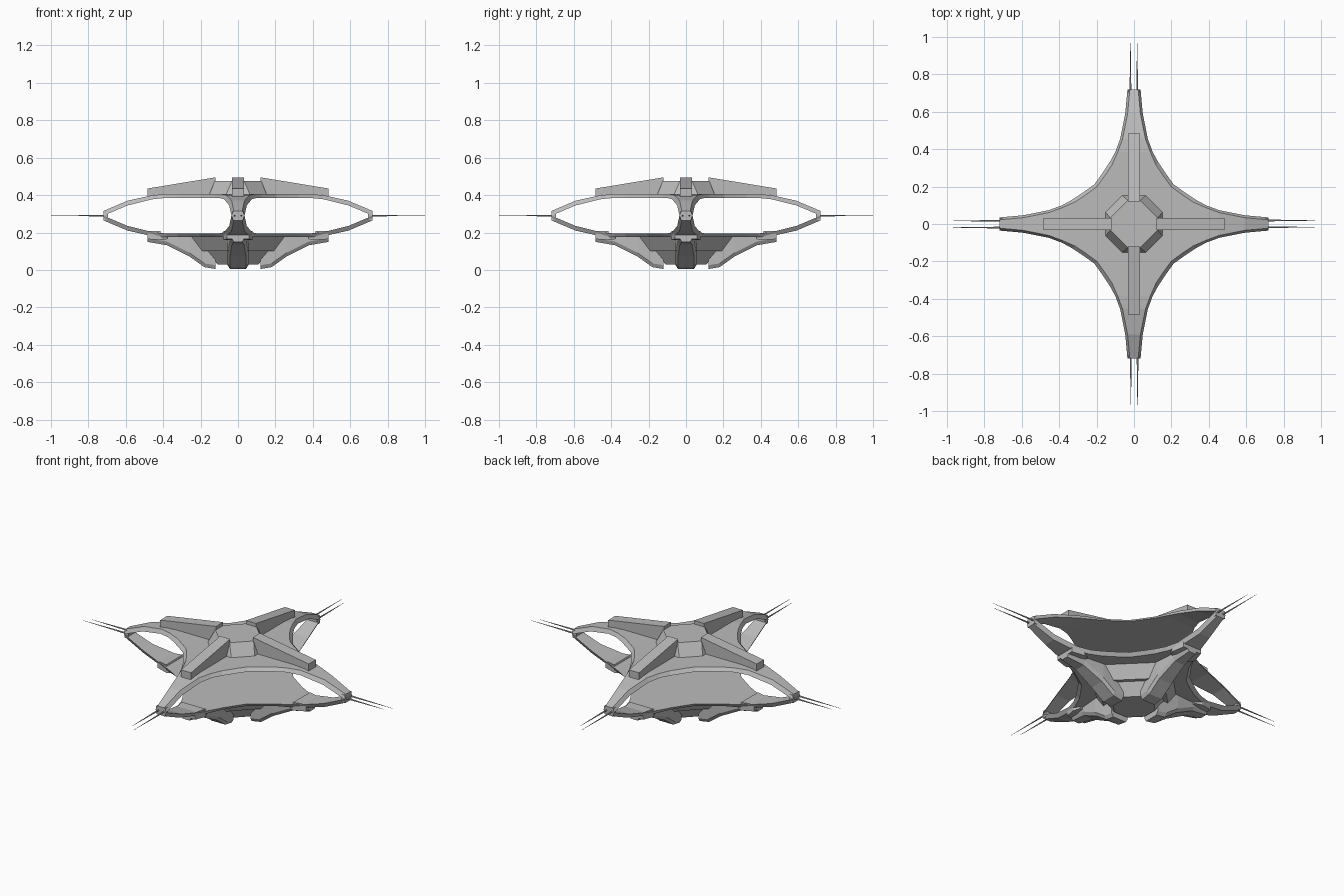
import bpy, bmesh, math
from mathutils import Matrix, Vector

cube = bpy.data.objects.get("Cube")
if cube:
    bpy.data.objects.remove(cube)

grey = bpy.data.materials.new("hull grey")
grey.use_nodes = True
grey.diffuse_color = (0.5, 0.5, 0.5, 1)
grey.node_tree.nodes["Principled BSDF"].inputs["Base Color"].default_value = (0.5, 0.5, 0.5, 1)

MID = 0.29
SIDES = ["left", "back", "right", "front"]


def finish(name, bm, turn=0):
    """Turn a bmesh by quarter turns and make it an object."""
    bm.transform(Matrix.Rotation(turn * math.pi / 2, 4, "Z"))
    bmesh.ops.remove_doubles(bm, verts=bm.verts, dist=1e-5)
    bmesh.ops.recalc_face_normals(bm, faces=bm.faces)
    mesh = bpy.data.meshes.new(name)
    bm.to_mesh(mesh)
    bm.free()
    mesh.materials.append(grey)
    ob = bpy.data.objects.new(name, mesh)
    bpy.context.collection.objects.link(ob)
    return ob


def loft(rings):
    """Skin a list of equal-length rings and cap both ends."""
    bm = bmesh.new()
    loops = [[bm.verts.new(p) for p in ring] for ring in rings]
    n = len(loops[0])
    for a, b in zip(loops, loops[1:]):
        for i in range(n):
            j = (i + 1) % n
            bm.faces.new((a[i], a[j], b[j], b[i]))
    bm.faces.new(loops[0])
    bm.faces.new(loops[-1])
    return bm


# Star shells: arm stations as (reach, half width, top height, under height)
ARM = [(0.72, 0.035, 0.315, 0.29), (0.59, 0.047, 0.37, 0.345),
       (0.455, 0.074, 0.4, 0.378), (0.385, 0.1, 0.405, 0.385)]
CURVE = [(0.33, 0.13), (0.27, 0.17), (0.212, 0.212), (0.17, 0.27), (0.13, 0.33)]


def star_shell(name, flip):
    bm = bmesh.new()

    def layer(inset, k):
        """One skin of the star; returns its ordered outline."""
        outline, centre = [], []
        for q in range(4):
            rot = Matrix.Rotation(q * math.pi / 2, 3, "Z")
            put = lambda x, y, z: bm.verts.new(rot @ Vector((x, y, z)))
            low = [put(s[0], inset - s[1], s[k]) for s in ARM]
            high = [put(s[0], s[1] - inset, s[k]) for s in ARM]
            for i in range(len(ARM) - 1):
                bm.faces.new((low[i], high[i], high[i + 1], low[i + 1]))
            bend = [put(x - inset, y - inset, ARM[-1][k]) for x, y in CURVE]
            outline += low[::-1] + high + bend
            centre += [low[-1], high[-1]] + bend
        bm.faces.new(centre)
        return outline

    top, under = layer(0.013, 2), layer(0, 3)
    for i in range(len(top)):
        bm.faces.new((top[i - 1], top[i], under[i], under[i - 1]))
    if flip:
        for v in bm.verts:
            v.co.z = 2 * MID - v.co.z
    return finish(name, bm)


star_shell("upper_shell", False)
star_shell("lower_shell", True)


# Hubs: stacked octagons with long diagonal sides
def octagon(reach, half, z):
    ring = []
    for q in range(4):
        rot = Matrix.Rotation(q * math.pi / 2, 3, "Z")
        ring += [rot @ Vector((reach, s * half, z)) for s in (-1, 1)]
    return ring


finish("upper_hub", loft([octagon(0.155, 0.065, 0.4), octagon(0.125, 0.033, 0.475)]))
finish("lower_hub", loft([octagon(0.25, 0.055, 0.18), octagon(0.19, 0.055, 0.1),
                          octagon(0.165, 0.05, 0.1), octagon(0.11, 0.045, 0.03)]))


# Fins: radial blocks from stations (reach, top, bottom, half width)
def fin(name, stations, chamfer, turn):
    rings = []
    for r, top, low, w in stations:
        rings.append([(r, -w, top), (r, w, top), (r, w, low + chamfer),
                      (r, w - chamfer * 0.6, low), (r, chamfer * 0.6 - w, low),
                      (r, -w, low + chamfer)])
    return finish(name, loft(rings), turn)


UPPER_FIN = [(0.12, 0.495, 0.39, 0.033), (0.485, 0.435, 0.39, 0.033)]
LOWER_FIN = [(0.12, 0.185, 0.005, 0.055), (0.18, 0.185, 0.015, 0.055),
             (0.26, 0.185, 0.072, 0.055), (0.38, 0.185, 0.132, 0.045),
             (0.485, 0.205, 0.15, 0.034)]
CLAMP = [(0.375, 0.19, 0.165, 0.06), (0.41, 0.19, 0.16, 0.078),
         (0.415, 0.207, 0.16, 0.078), (0.485, 0.207, 0.165, 0.06)]

for turn, side in enumerate(SIDES):
    fin("upper_fin_" + side, UPPER_FIN, 0, turn)
    fin("lower_fin_" + side, LOWER_FIN, 0.02, turn)
    fin("arm_clamp_" + side, CLAMP, 0, turn)

    # Tip block closing each arm
    bm = bmesh.new()
    bmesh.ops.create_cube(bm, size=1, matrix=Matrix.Translation((0.708, 0, MID))
                          @ Matrix.Diagonal((0.024, 0.06, 0.046, 1)))
    finish("arm_tip_" + side, bm, turn)

    # Pair of needles, one longer than the other
    for label, y, end in (("long", 0.019, 1.0), ("short", -0.017, 0.965)):
        rings = []
        for r, w in ((0.71, 0.005), (0.86, 0.0025), (end, 0.0006)):
            rings.append([(r, y + w * math.cos(i * math.pi / 3),
                           MID + w * math.sin(i * math.pi / 3)) for i in range(6)])
        finish(label + "_needle_" + side, loft(rings), turn)
